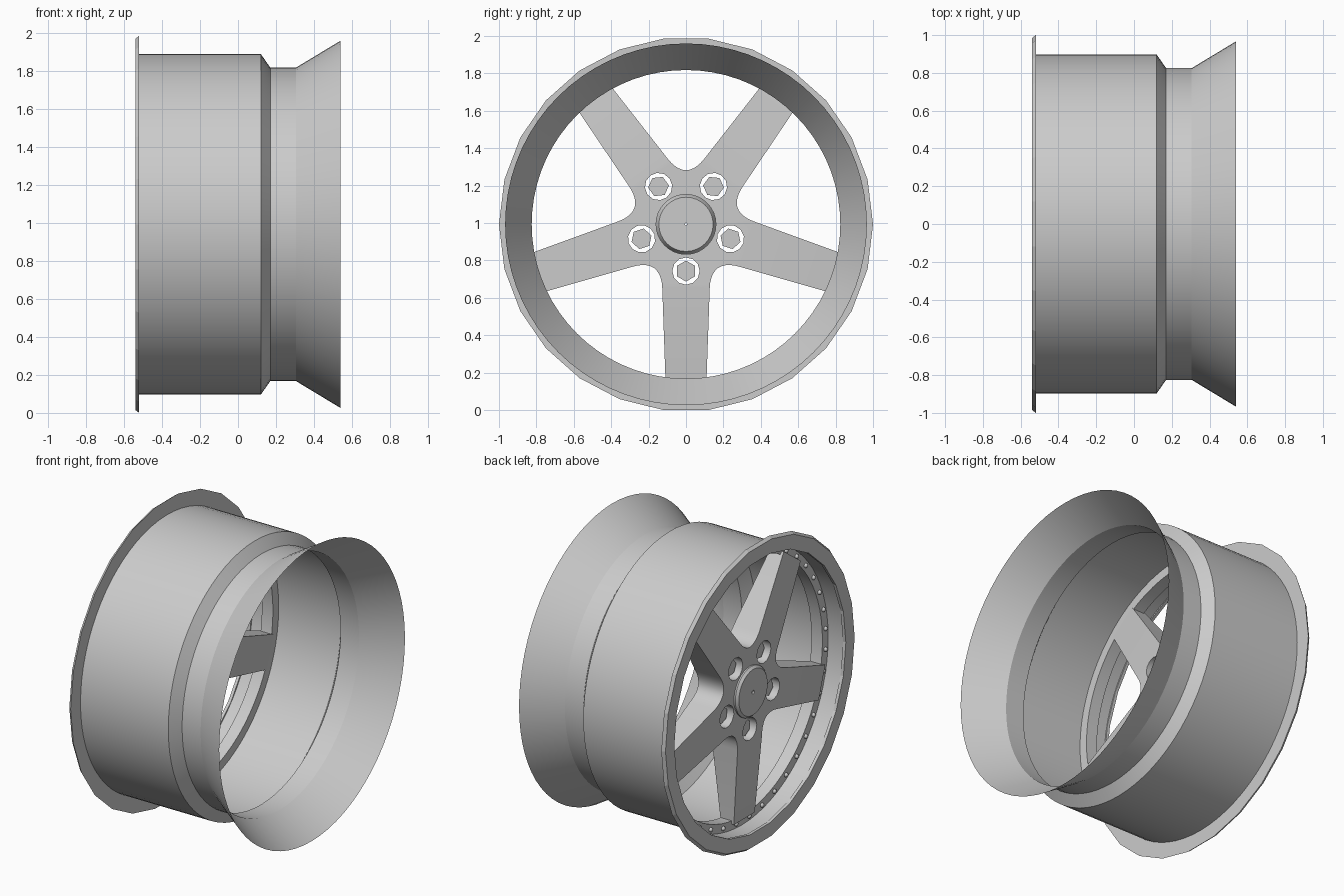
import bpy, bmesh, math
from math import cos, sin, pi, radians
from mathutils import Matrix, Vector

cube = bpy.data.objects.get("Cube")
if cube:
    bpy.data.objects.remove(cube)

AXLE_Z = cos(pi / 26)  # the flange rests on one flat side


def material(name, value):
    m = bpy.data.materials.new(name)
    m.use_nodes = True
    color = (value, value, value, 1)
    m.diffuse_color = color
    m.node_tree.nodes["Principled BSDF"].inputs["Base Color"].default_value = color
    return m


alloy = material("alloy grey", 0.6)


def finish(name, bm, smooth=True):
    bmesh.ops.recalc_face_normals(bm, faces=bm.faces)
    mesh = bpy.data.meshes.new(name)
    bm.to_mesh(mesh)
    bm.free()
    mesh.materials.append(alloy)
    ob = bpy.data.objects.new(name, mesh)
    bpy.context.collection.objects.link(ob)
    ob.location.z = AXLE_Z
    bpy.ops.object.select_all(action="DESELECT")
    ob.select_set(True)
    bpy.context.view_layer.objects.active = ob
    if smooth:
        bpy.ops.object.shade_smooth_by_angle(angle=radians(30))
    return ob


def polar(x, r, a):
    return Vector((x, r * cos(a), r * sin(a)))


def lathe(name, profile, sides, closed=False, smooth=True):
    """Spin (x, radius) points around the axle."""
    bm = bmesh.new()
    rings = [[bm.verts.new(polar(x, r, 2 * pi * i / sides)) for i in range(sides)]
             for x, r in profile]
    pairs = list(zip(rings, rings[1:]))
    if closed:
        pairs.append((rings[-1], rings[0]))
    for a, b in pairs:
        for i in range(sides):
            j = (i + 1) % sides
            bm.faces.new((a[i], a[j], b[j], b[i]))
    return finish(name, bm, smooth)


def add_cylinder(bm, radius, x0, x1, sides, r=0, angle=0):
    """Add a cylinder along the axle, placed at radius r and angle."""
    place = (Matrix.Rotation(angle, 4, "X")
             @ Matrix.Translation(((x0 + x1) / 2, r, 0))
             @ Matrix.Rotation(pi / 2, 4, "Y"))
    bmesh.ops.create_cone(bm, cap_ends=True, segments=sides, radius1=radius,
                          radius2=radius, depth=x1 - x0, matrix=place)


SPOKE_ANGLES = [radians(270 + 72 * i) for i in range(5)]

# Barrel with stepped drop and flared inner end
lathe("barrel", [(-0.52, 0.897), (0.12, 0.897), (0.17, 0.825), (0.305, 0.825),
                 (0.54, 0.967)], 72)

# Faceted outer flange
lathe("flange", [(-0.52, 0.893), (-0.52, 1.0), (-0.54, 0.985), (-0.54, 0.893)],
      26, closed=True, smooth=False)

# Ring that carries the spokes
lathe("mounting_ring", [(-0.41, 0.835), (-0.41, 0.895), (-0.33, 0.895),
                        (-0.33, 0.835)], 72, closed=True)

# Five spokes and hub, as front and back layers joined by side walls
p0, p1, p2 = Vector((0.34, 0.127)), Vector((0.265, 0.13)), Vector((0.234, 0.170))
fillet = [p0 * (1 - t) ** 2 + p1 * 2 * t * (1 - t) + p2 * t * t
          for t in (0, 0.2, 0.4, 0.6, 0.8, 1)]
bm = bmesh.new()


def spoke_layer(hub_x, tip_x):
    hub, outline = [], []
    for a in SPOKE_ANGLES:
        turn = Matrix.Rotation(a, 4, "X")

        def vert(x, u, v):
            return bm.verts.new(turn @ Vector((x, u, v)))

        right = [vert(hub_x, p.x, -p.y) for p in reversed(fillet[:-1])]
        left = [vert(hub_x, p.x, p.y) for p in fillet]
        tips = [vert(tip_x, 0.85, -0.109), vert(tip_x, 0.85, 0.109)]
        bm.faces.new((right[-1], tips[0], tips[1], left[0]))
        hub += right + left
        outline += right + tips + left
    bm.faces.new(hub)
    return outline


front = spoke_layer(-0.465, -0.425)
back = spoke_layer(-0.28, -0.33)
for i in range(len(front)):
    j = (i + 1) % len(front)
    bm.faces.new((front[i], front[j], back[j], back[i]))
spokes = finish("spokes_and_hub", bm, smooth=False)

# Cut the centre bore and the bolt holes
bm = bmesh.new()
add_cylinder(bm, 0.16, -0.7, 0.0, 32)
for a in SPOKE_ANGLES:
    add_cylinder(bm, 0.073, -0.7, 0.0, 12, 0.25, a)
cutter = finish("hole_cutter", bm, smooth=False)
cutter.hide_render = True
cut = spokes.modifiers.new("holes", "BOOLEAN")
cut.object = cutter
cut.operation = "DIFFERENCE"
cut.solver = "EXACT"
bpy.context.view_layer.objects.active = spokes
bpy.ops.object.modifier_apply(modifier="holes")
bpy.data.objects.remove(cutter)
bpy.ops.object.select_all(action="DESELECT")
spokes.select_set(True)
bpy.ops.object.shade_smooth_by_angle(angle=radians(31))

# Hexagonal wheel bolts
bm = bmesh.new()
for a in SPOKE_ANGLES:
    add_cylinder(bm, 0.056, -0.43, -0.32, 6, 0.25, a + 0.0)
bmesh.ops.rotate(bm, verts=bm.verts, cent=(0, 0, 0), matrix=Matrix.Identity(3))
finish("wheel_bolts", bm, smooth=False)

# Centre cap with bevelled rim and a small dimple
lathe("centre_cap", [(-0.483, 0.006), (-0.49, 0.012), (-0.49, 0.15), (-0.475, 0.165),
                     (-0.455, 0.165), (-0.42, 0.145), (-0.42, 0.006)], 32, closed=True)

# Rivets around the mounting ring
bm = bmesh.new()
for i in range(40):
    bmesh.ops.create_icosphere(bm, subdivisions=2, radius=0.015, matrix=Matrix.Translation(
        polar(-0.412, 0.866, 2 * pi * (i + 0.5) / 40)))
finish("rivets", bm)
